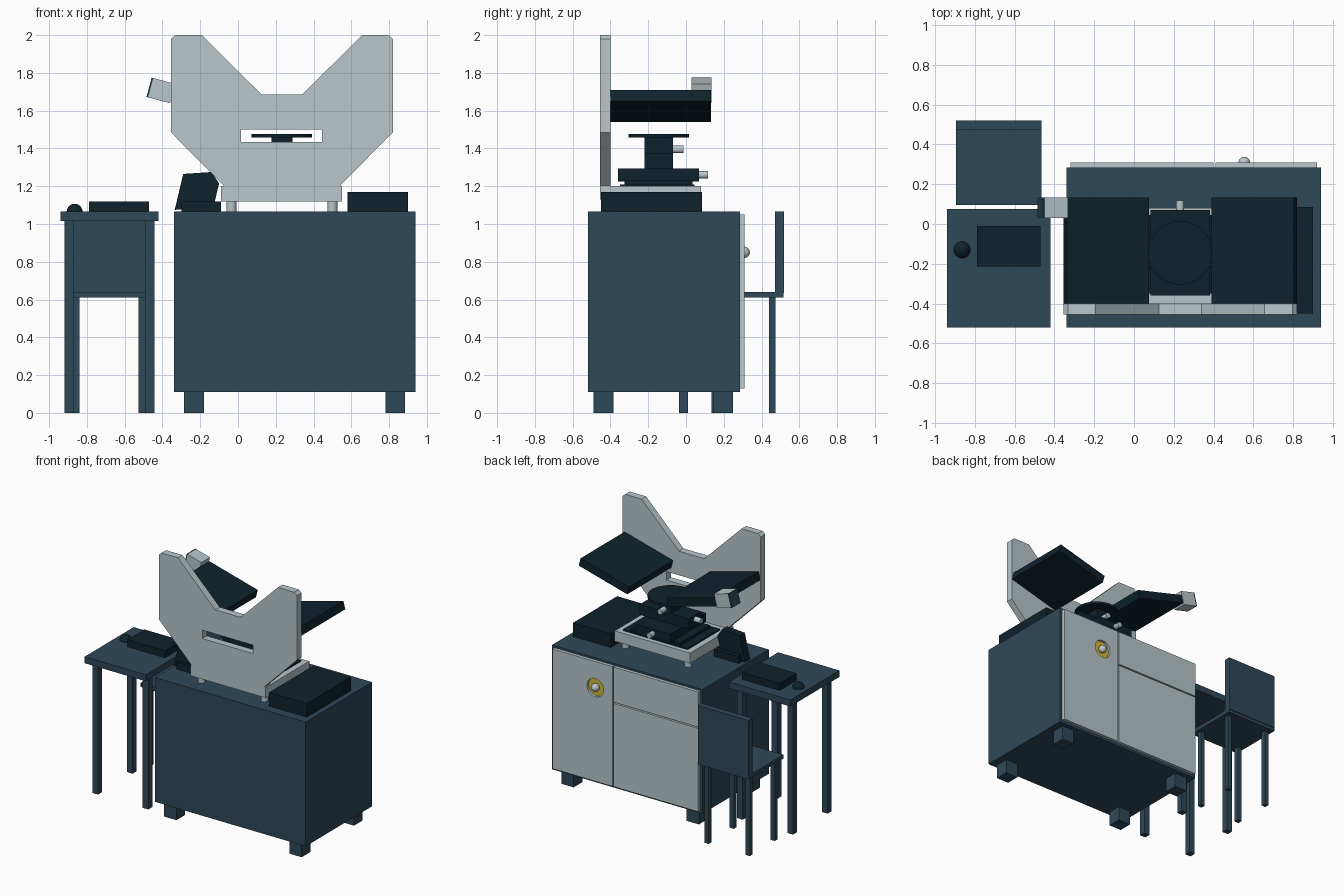
import bpy
import bmesh
from math import radians, sin, cos, pi
from mathutils import Matrix, Vector

if "Cube" in bpy.data.objects:
    bpy.data.objects.remove(bpy.data.objects["Cube"])


def material(name, rgb):
    m = bpy.data.materials.new(name)
    m.use_nodes = True
    m.diffuse_color = (*rgb, 1)
    m.node_tree.nodes["Principled BSDF"].inputs["Base Color"].default_value = (*rgb, 1)
    return m


SLATE = material("slate blue", (0.028, 0.065, 0.098))
DARK = material("dark navy", (0.0045, 0.016, 0.025))
PALE = material("pale grey", (0.48, 0.57, 0.60))
GOLD = material("gold", (0.65, 0.47, 0.04))


def finish(name, bm, mat):
    bmesh.ops.recalc_face_normals(bm, faces=bm.faces)
    mesh = bpy.data.meshes.new(name)
    bm.to_mesh(mesh)
    bm.free()
    mesh.materials.append(mat)
    obj = bpy.data.objects.new(name, mesh)
    bpy.context.collection.objects.link(obj)
    return obj


def box(name, mat, x, y, z, tilt=0):
    """Box from (min, max) ranges, optionally tilted about its own y axis."""
    bm = bmesh.new()
    bmesh.ops.create_cube(bm, size=1)
    size = [r[1] - r[0] for r in (x, y, z)]
    centre = Vector([(r[0] + r[1]) / 2 for r in (x, y, z)])
    bm.transform(Matrix.Translation(centre) @ Matrix.Rotation(tilt, 4, "Y")
                 @ Matrix.Diagonal((*size, 1)))
    return finish(name, bm, mat)


def block(name, mat, centre, size, tilt=0):
    ranges = [(c - s / 2, c + s / 2) for c, s in zip(centre, size)]
    return box(name, mat, *ranges, tilt)


def smooth(obj):
    bpy.ops.object.select_all(action="DESELECT")
    obj.select_set(True)
    bpy.context.view_layer.objects.active = obj
    bpy.ops.object.shade_smooth_by_angle(angle=radians(40))
    return obj


def cylinder(name, mat, centre, radius, depth, axis="Z", sides=32):
    bm = bmesh.new()
    bmesh.ops.create_cone(bm, cap_ends=True, segments=sides, radius1=radius,
                          radius2=radius, depth=depth)
    turn = {"X": Matrix.Rotation(pi / 2, 4, "Y"),
            "Y": Matrix.Rotation(pi / 2, 4, "X"), "Z": Matrix()}[axis]
    bm.transform(Matrix.Translation(centre) @ turn)
    return smooth(finish(name, bm, mat))


def ball(name, mat, centre, radius):
    bm = bmesh.new()
    bmesh.ops.create_uvsphere(bm, u_segments=24, v_segments=16, radius=radius)
    bm.transform(Matrix.Translation(centre))
    return smooth(finish(name, bm, mat))


def prism(name, mat, outline, y0, y1):
    """Extrude an outline of (x, z) points along y."""
    bm = bmesh.new()
    face = bm.faces.new([bm.verts.new((x, y0, z)) for x, z in outline])
    new = bmesh.ops.extrude_face_region(bm, geom=[face])["geom"]
    bmesh.ops.translate(bm, vec=(0, y1 - y0, 0),
                        verts=[v for v in new if isinstance(v, bmesh.types.BMVert)])
    return finish(name, bm, mat)


def cut(target, cutter):
    cutter.hide_render = True
    cutter.hide_viewport = True
    cutter.display_type = "WIRE"
    mod = target.modifiers.new("opening", "BOOLEAN")
    mod.operation = "DIFFERENCE"
    mod.solver = "EXACT"
    mod.object = cutter


MID = 0.2325    # centre line of the machine
STAGE_Y = -0.145

# Cabinet with feet
box("cabinet", SLATE, (-0.34, 0.94), (-0.52, 0.285), (0.11, 1.065))
for side, x in (("right", -0.2325), ("left", 0.8325)):
    for end, y in (("front", -0.4375), ("rear", 0.1975)):
        block(f"cabinet_foot_{end}_{side}", SLATE, (x, y, 0.055), (0.105, 0.105, 0.11))

# Cabinet door, drawers and recessed round handle
door = box("cabinet_door", PALE, (0.41, 0.92), (0.285, 0.31), (0.13, 1.05))
box("upper_drawer", PALE, (-0.32, 0.4), (0.285, 0.31), (0.78, 1.05))
box("lower_drawer", PALE, (-0.32, 0.4), (0.285, 0.31), (0.13, 0.77))
KNOB = Vector((0.555, 0.308, 0.85))
cut(door, cylinder("handle_cutter", PALE, KNOB, 0.07, 0.1, "Y"))
cylinder("handle_recess", GOLD, (KNOB.x, 0.287, KNOB.z), 0.07, 0.008, "Y")
ball("door_knob", PALE, KNOB, 0.03)

# Side table
block("table_top", SLATE, (-0.68, -0.2225, 1.04), (0.52, 0.595, 0.05))
for x in (-0.894, -0.466):
    for y in (-0.434, -0.013):
        block("table_leg", SLATE, (x, y, 0.51), (0.048, 0.048, 1.02))
box("keypad", DARK, (-0.79, -0.47), (-0.215, -0.01), (1.065, 1.12))
ball("trackball", DARK, (-0.865, -0.13, 1.065), 0.042)

# Chair
box("chair_seat", SLATE, (-0.895, -0.465), (0.095, 0.515), (0.61, 0.64))
box("chair_back", SLATE, (-0.895, -0.465), (0.472, 0.52), (0.635, 1.065))
for x in (-0.857, -0.508):
    for y in (0.153, 0.457):
        block("chair_leg", SLATE, (x, y, 0.31), (0.035, 0.035, 0.62))

# Machine base tray on short posts
box("base_tray", PALE, (-0.09, 0.55), (-0.45, 0.08), (1.12, 1.2))
for x in (-0.035, 0.5):
    for y in (-0.39, 0.02):
        cylinder("base_post", PALE, (x, y, 1.0925), 0.026, 0.06)
box("tray_inset", DARK, (-0.045, 0.505), (-0.35, 0.045), (1.195, 1.21))

# Control box and small display
box("control_box", DARK, (0.58, 0.9), (-0.45, 0.085), (1.065, 1.17))
box("display_foot", DARK, (-0.3, -0.09), (-0.32, -0.21), (1.065, 1.12))
prism("display", DARK, [(-0.335, 1.075), (-0.29, 1.265), (-0.14, 1.275), (-0.1, 1.215),
                        (-0.13, 1.09)], -0.3, -0.24)

# Stacked sliding stage with round platform
block("lower_slide", DARK, (MID, -0.145, 1.26), (0.3, 0.43, 0.07))
block("slide_rail", DARK, (MID, -0.145, 1.218), (0.42, 0.36, 0.025))
block("cross_slide", DARK, (MID, STAGE_Y, 1.335), (0.42, 0.15, 0.08))
block("stage_column", DARK, (MID, STAGE_Y, 1.38), (0.11, 0.15, 0.17))
cylinder("round_platform", DARK, (MID, STAGE_Y, 1.4675), 0.16, 0.017, sides=48)
cylinder("lower_knob", PALE, (MID, 0.09, 1.26), 0.02, 0.055, "Y")
cylinder("upper_knob", PALE, (MID, -0.043, 1.395), 0.02, 0.06, "Y")
cylinder("cross_knob", PALE, (MID - 0.235, STAGE_Y, 1.345), 0.02, 0.055, "X")

# Front shield: half outline mirrored about the centre line, with a slot
half = [(0.107, 1.685), (0.425, 2.0), (0.565, 2.0), (0.5875, 1.98), (0.5875, 1.485),
        (0.31, 1.205), (0.31, 1.13)]
outline = [(MID + x, z) for x, z in half] + [(MID - x, z) for x, z in reversed(half)]
shield = prism("front_shield", PALE, outline, -0.455, -0.4)
cut(shield, box("slot_cutter", PALE, (0.015, 0.445), (-0.6, -0.3), (1.435, 1.5)))

# Tilted wing panels
TILT = radians(15)
for name, side in (("wing_left", 1), ("wing_right", -1)):
    block(name, DARK, (MID + side * 0.372, -0.134, 1.625), (0.427, 0.535, 0.0625),
          -side * TILT)

# Sensor on the outer edge of the right wing
outward = Vector((-cos(TILT), 0, sin(TILT)))
sensor = Vector((-0.404, 0.082, 1.706))
block("sensor_body", PALE, sensor, (0.12, 0.105, 0.106), TILT)
block("sensor_cap", SLATE, sensor + outward * 0.0645, (0.009, 0.105, 0.106), TILT)
